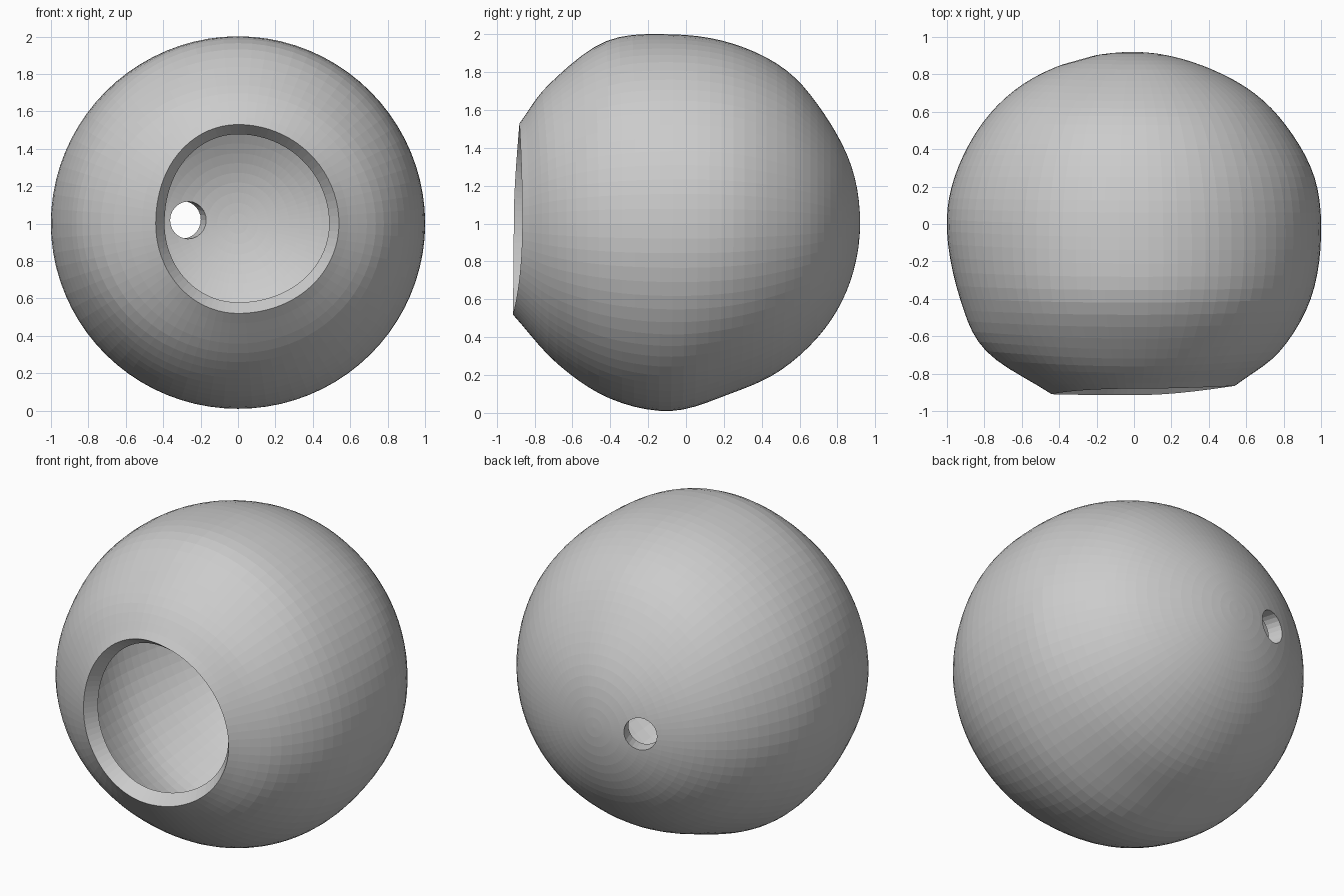
import bpy, bmesh
from math import sin, cos, pi
from mathutils import Vector

if "Cube" in bpy.data.objects:
    bpy.data.objects.remove(bpy.data.objects["Cube"])

SEGMENTS, STEPS = 80, 5
WALL = 0.09

grey = bpy.data.materials.new("light grey")
grey.use_nodes = True
grey.diffuse_color = (0.6, 0.6, 0.6, 1)
grey.node_tree.nodes["Principled BSDF"].inputs["Base Color"].default_value = grey.diffuse_color

# Outline from back pole to front rim as (depth, radius), one per side
left = [(.92, 0), (.87, .3), (.73, .6), (.53, .81), (.25, .965),
        (-.07, 1), (-.4, .945), (-.68, .78), (-.865, .54)]
top = [(.92, 0), (.875, .3), (.73, .58), (.53, .81), (.25, .95),
       (-.07, 1), (-.42, .965), (-.72, .74), (-.88, .53)]
right = [(.92, 0), (.88, .3), (.75, .59), (.54, .81), (.25, .96),
         (-.04, 1), (-.4, .93), (-.68, .79), (-.91, .44)]
bottom = [(.92, 0), (.87, .3), (.73, .56), (.5, .775), (.23, .9),
          (-.08, .99), (-.4, .925), (-.68, .74), (-.915, .48)]


def smooth_outline(points):
    """Catmull-Rom resampling of an outline."""
    p = [Vector(q) for q in points]
    p = [Vector((p[1].x, -p[1].y))] + p + [2 * p[-1] - p[-2]]
    out = []
    for a, b, c, d in zip(p, p[1:], p[2:], p[3:]):
        for i in range(STEPS):
            t = i / STEPS
            out.append(b + (c - a) * t / 2 + (2 * a - 5 * b + 4 * c - d) * t * t / 2
                       + (3 * b - a - 3 * c + d) * t ** 3 / 2)
    return out + [p[-2]]


sides = [smooth_outline(s) for s in (left, top, right, bottom)]


def shell_point(ring, angle):
    """Blend the two nearest side outlines around the depth axis."""
    across = sides[0 if cos(angle) > 0 else 2][ring]
    upright = sides[1 if sin(angle) > 0 else 3][ring]
    y, r = across * cos(angle) ** 2 + upright * sin(angle) ** 2
    return Vector((r * cos(angle), y, 1 + r * sin(angle)))


# Hollow ball, open at the front
bm = bmesh.new()
pole = bm.verts.new((0, top[0][0], 1))
rings = [[bm.verts.new(shell_point(k, 2 * pi * i / SEGMENTS)) for i in range(SEGMENTS)]
         for k in range(1, len(sides[0]))]
for i in range(SEGMENTS):
    j = (i + 1) % SEGMENTS
    bm.faces.new((pole, rings[0][j], rings[0][i]))
    for a, b in zip(rings, rings[1:]):
        bm.faces.new((a[i], a[j], b[j], b[i]))
bmesh.ops.recalc_face_normals(bm, faces=bm.faces)
if pole.link_faces[0].normal.y < 0:
    bmesh.ops.reverse_faces(bm, faces=bm.faces)
mesh = bpy.data.meshes.new("hollow_ball")
bm.to_mesh(mesh)
bm.free()
ball = bpy.data.objects.new("hollow_ball", mesh)
bpy.context.collection.objects.link(ball)
mesh.materials.append(grey)

# Wall thickness, built inward
wall = ball.modifiers.new("wall", 'SOLIDIFY')
wall.thickness = WALL
wall.offset = -1

# Small round hole through the back wall
hole_place = Vector((-.29, .86, 1.02))
outward = hole_place - Vector((0, 0, 1))
bpy.ops.mesh.primitive_cylinder_add(vertices=24, radius=0.1, depth=0.5, location=hole_place,
                                    rotation=outward.to_track_quat('Z', 'Y').to_euler())
cutter = bpy.context.object
cutter.name = "back_hole_cutter"
cutter.data.materials.append(grey)
cutter.hide_render = True
cutter.display_type = 'WIRE'
cut = ball.modifiers.new("back_hole", 'BOOLEAN')
cut.operation = 'DIFFERENCE'
cut.solver = 'EXACT'
cut.object = cutter

# Apply the modifiers and remove the cutter
bpy.context.view_layer.objects.active = ball
for m in list(ball.modifiers):
    bpy.ops.object.modifier_apply(modifier=m.name)
bpy.data.objects.remove(cutter)
